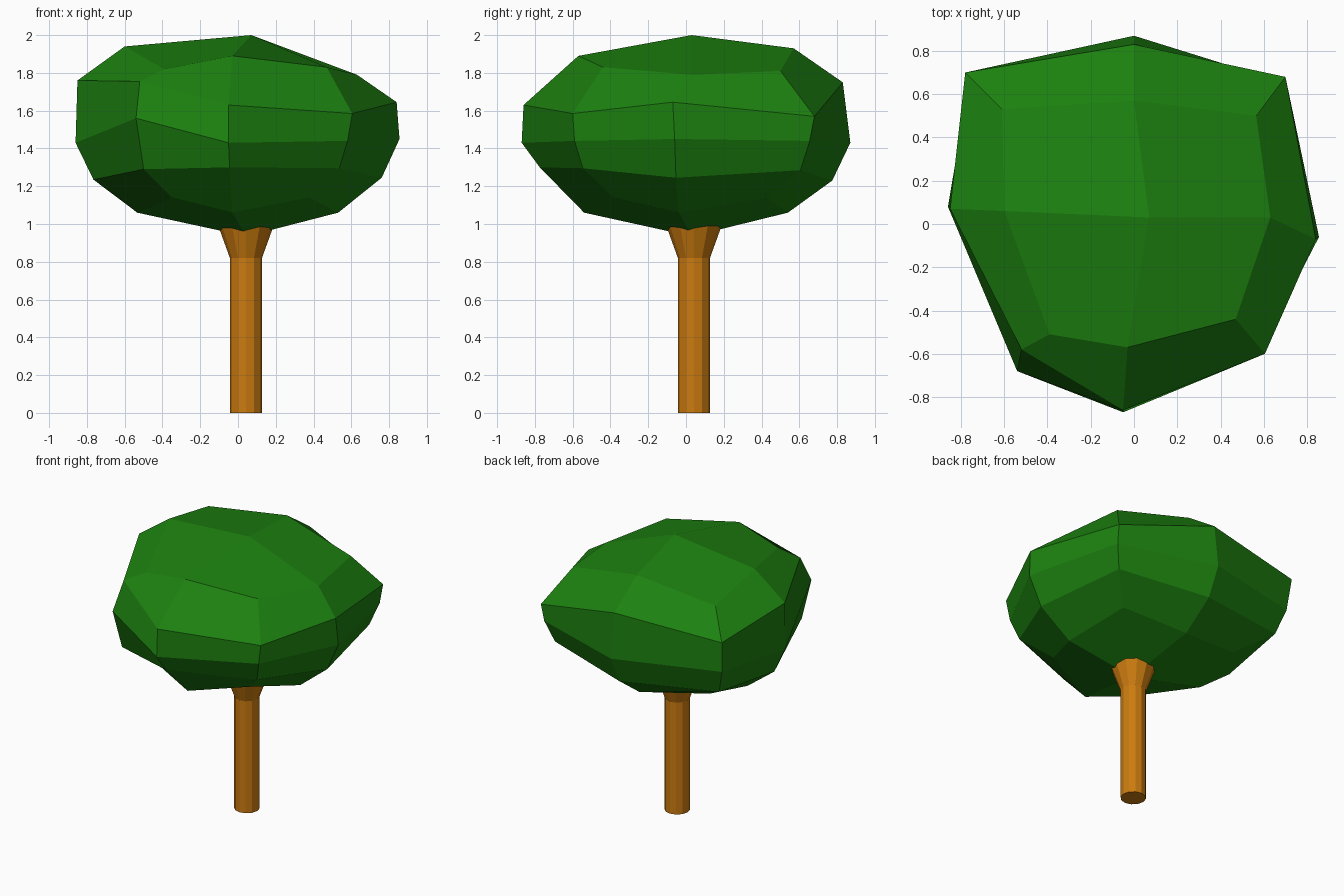
import bpy
from math import cos, sin, pi

if "Cube" in bpy.data.objects:
    bpy.data.objects.remove(bpy.data.objects["Cube"])


def make(name, verts, faces, color):
    mesh = bpy.data.meshes.new(name)
    mesh.from_pydata(verts, [], faces)
    mesh.update()
    mat = bpy.data.materials.new(name + "_colour")
    mat.diffuse_color = color
    mat.use_nodes = True
    mat.node_tree.nodes["Principled BSDF"].inputs["Base Color"].default_value = mat.diffuse_color
    mesh.materials.append(mat)
    obj = bpy.data.objects.new(name, mesh)
    bpy.context.collection.objects.link(obj)
    return obj


def bridge(rings, n):
    # quads between stacked rings, listed bottom to top
    return [(r * n + i, r * n + (i + 1) % n, (r + 1) * n + (i + 1) % n, (r + 1) * n + i)
            for r in range(rings - 1) for i in range(n)]


# Crown: lumpy rounded block, rings of 8 points running E, NE, N, NW, W, SW, S, SE
shoulder = [(.63, .03, 1.79), (.565, .5, 1.81), (0, .57, 1.93), (-.61, .53, 1.85),
            (-.6, .06, 1.94), (-.39, -.51, 1.82), (-.03, -.57, 1.89), (.47, -.44, 1.83)]
upper = [(.84, -.07, 1.645), (.7, .68, 1.57), (0, .83, 1.75), (-.78, .7, 1.69),
         (-.85, .07, 1.76), (-.52, -.58, 1.755), (-.05, -.86, 1.63), (.605, -.6, 1.585)]
widest = [(.855, -.06, 1.45), (.69, .655, 1.44), (0, .87, 1.43), (-.76, .67, 1.46),
          (-.86, .08, 1.43), (-.54, -.68, 1.56), (-.05, -.87, 1.43), (.58, -.59, 1.44)]
lower_z = [1.245, 1.285, 1.23, 1.28, 1.235, 1.29, 1.3, 1.295]
lower, under = [], []
for i, (x, y, z) in enumerate(widest):
    corner = i % 2
    k = .925 if corner else .89
    lower.append((x * k, y * k, lower_z[i]))
    k = .65 if corner else .62
    under.append((x * k, y * k, 1.14 if corner else 1.06))
verts = under + lower + widest + upper + shoulder + [(.045, .03, .935), (.07, .03, 2.0)]
faces = bridge(5, 8)
for i in range(0, 8, 2):
    j, k = i + 1, (i + 2) % 8
    faces += [(40, k, j, i), (41, 32 + i, 32 + j, 32 + k)]
make("crown", verts, faces, (.012, .22, .005, 1))

# Trunk: twelve-sided post that flares where it enters the crown
N = 12
profile = [(.085, 0), (.085, .82), (.15, 1.0)]
verts = [(.042 + r * cos(2 * pi * i / N), .042 + r * sin(2 * pi * i / N), z)
         for r, z in profile for i in range(N)]
faces = bridge(3, N) + [tuple(reversed(range(N))), tuple(range(2 * N, 3 * N))]
make("trunk", verts, faces, (.6, .2, .005, 1))
